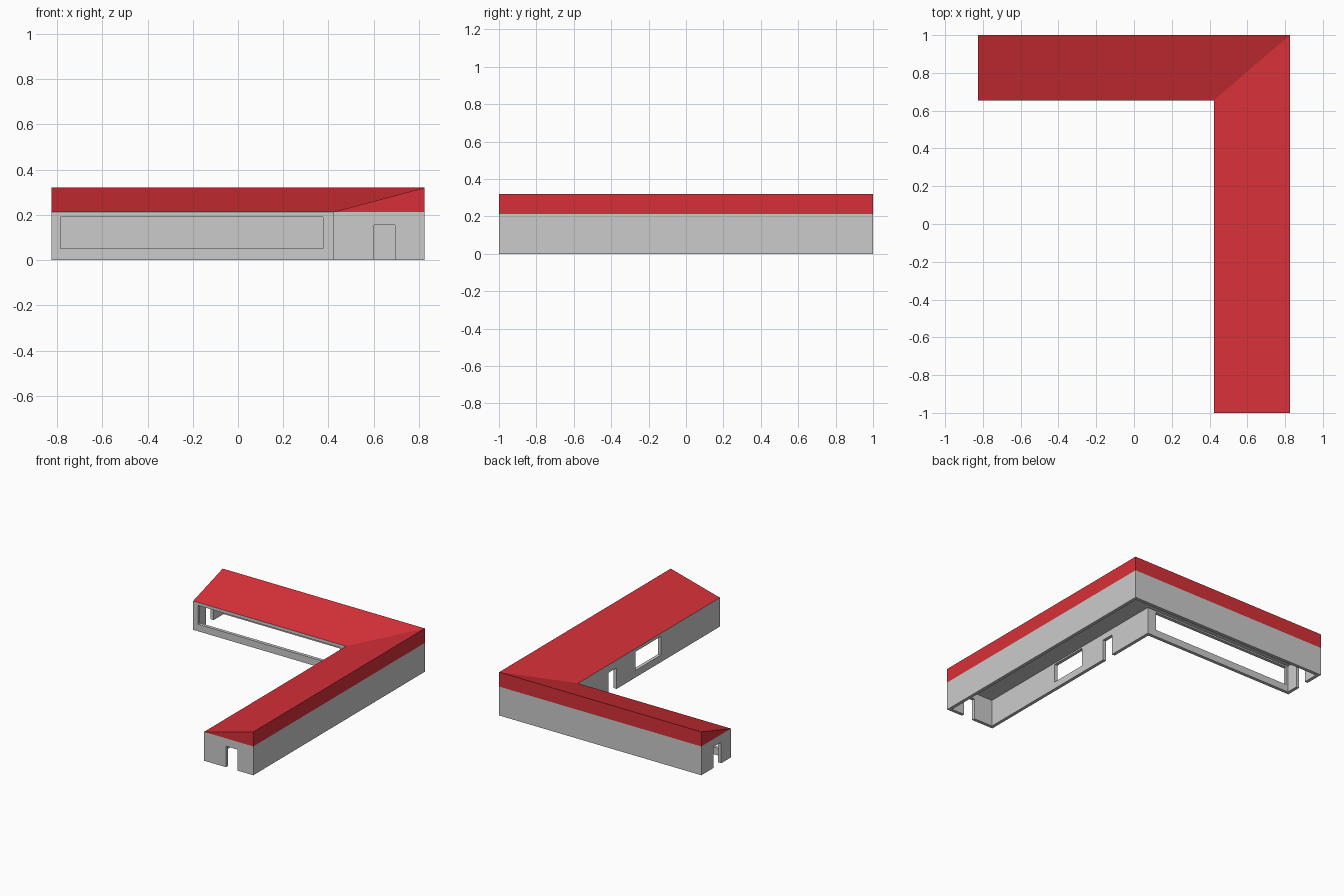
import bpy
import bmesh
from mathutils import Vector

cube = bpy.data.objects.get("Cube")
if cube:
    bpy.data.objects.remove(cube, do_unlink=True)

X, Y = 0.825, 1.0            # outer half sizes
IN_X, IN_Y = 0.423, 0.655    # courtyard corner
EAVE, RIDGE = 0.213, 0.32
T = 0.024                    # wall thickness


def material(name, rgb):
    m = bpy.data.materials.new(name)
    m.use_nodes = True
    m.diffuse_color = (*rgb, 1)
    bsdf = next(n for n in m.node_tree.nodes if n.type == 'BSDF_PRINCIPLED')
    bsdf.inputs["Base Color"].default_value = (*rgb, 1)
    return m


def finish(name, bm, mat=None):
    bmesh.ops.recalc_face_normals(bm, faces=bm.faces)
    mesh = bpy.data.meshes.new(name)
    bm.to_mesh(mesh)
    bm.free()
    obj = bpy.data.objects.new(name, mesh)
    bpy.context.collection.objects.link(obj)
    if mat:
        mesh.materials.append(mat)
    return obj


def l_outline(t):
    """Corner footprint, inset by t."""
    return [(-X + t, IN_Y + t), (IN_X + t, IN_Y + t), (IN_X + t, -Y + t),
            (X - t, -Y + t), (X - t, Y - t), (-X + t, Y - t)]


def l_prism(name, t, z0, z1, mat=None):
    bm = bmesh.new()
    face = bm.faces.new([bm.verts.new((x, y, z0)) for x, y in l_outline(t)])
    ext = bmesh.ops.extrude_face_region(bm, geom=[face])
    top = [g for g in ext["geom"] if isinstance(g, bmesh.types.BMVert)]
    bmesh.ops.translate(bm, verts=top, vec=(0, 0, z1 - z0))
    return finish(name, bm, mat)


def box(name, lo, hi):
    bm = bmesh.new()
    bmesh.ops.create_cube(bm, size=1)
    lo, hi = Vector(lo), Vector(hi)
    for v in bm.verts:
        v.co = (lo + hi) / 2 + v.co * (hi - lo)
    return finish(name, bm)


def cut(target, cutter):
    cutter.hide_render = True
    mod = target.modifiers.new("opening", 'BOOLEAN')
    mod.operation = 'DIFFERENCE'
    mod.solver = 'EXACT'
    mod.object = cutter
    bpy.context.view_layer.objects.active = target
    bpy.ops.object.modifier_apply(modifier=mod.name)
    bpy.data.objects.remove(cutter, do_unlink=True)


grey = material("wall grey", (0.6, 0.6, 0.6))
red = material("roof red", (0.68, 0.03, 0.04))

# Hollow walls with a flat ceiling and an open floor
walls = l_prism("walls", 0, 0, EAVE, grey)
cut(walls, l_prism("room_space", T, -0.1, EAVE - 0.012))

# Doors and windows: middle of each opening is cut right through its wall
D = 0.04
DOOR, SILL, HEAD = 0.155, 0.052, 0.19
cut(walls, box("front_door", (0.602, -Y - D, -D), (0.695, -Y + D, DOOR)))
cut(walls, box("side_door", (-X - D, 0.768, -D), (-X + D, 0.86, DOOR)))
cut(walls, box("court_door", (IN_X - D, 0.205, -D), (IN_X + D, 0.298, DOOR)))
cut(walls, box("court_window", (IN_X - D, -0.31, SILL), (IN_X + D, -0.018, HEAD)))
cut(walls, box("long_window", (-0.785, IN_Y - D, SILL), (0.375, IN_Y + D, HEAD)))

# Single-pitch roof sloping down to the courtyard, mitred at the corner
bm = bmesh.new()
a, b, c, d, e, f = [bm.verts.new((x, y, EAVE)) for x, y in l_outline(0)]
d2, e2, f2 = [bm.verts.new((v.co.x, v.co.y, RIDGE)) for v in (d, e, f)]
for loop in [(a, b, e2, f2), (b, c, d2, e2), (c, d, d2), (f, a, f2),
             (d, e, e2, d2), (e, f, f2, e2)]:
    bm.faces.new(loop)
finish("roof", bm, red)
